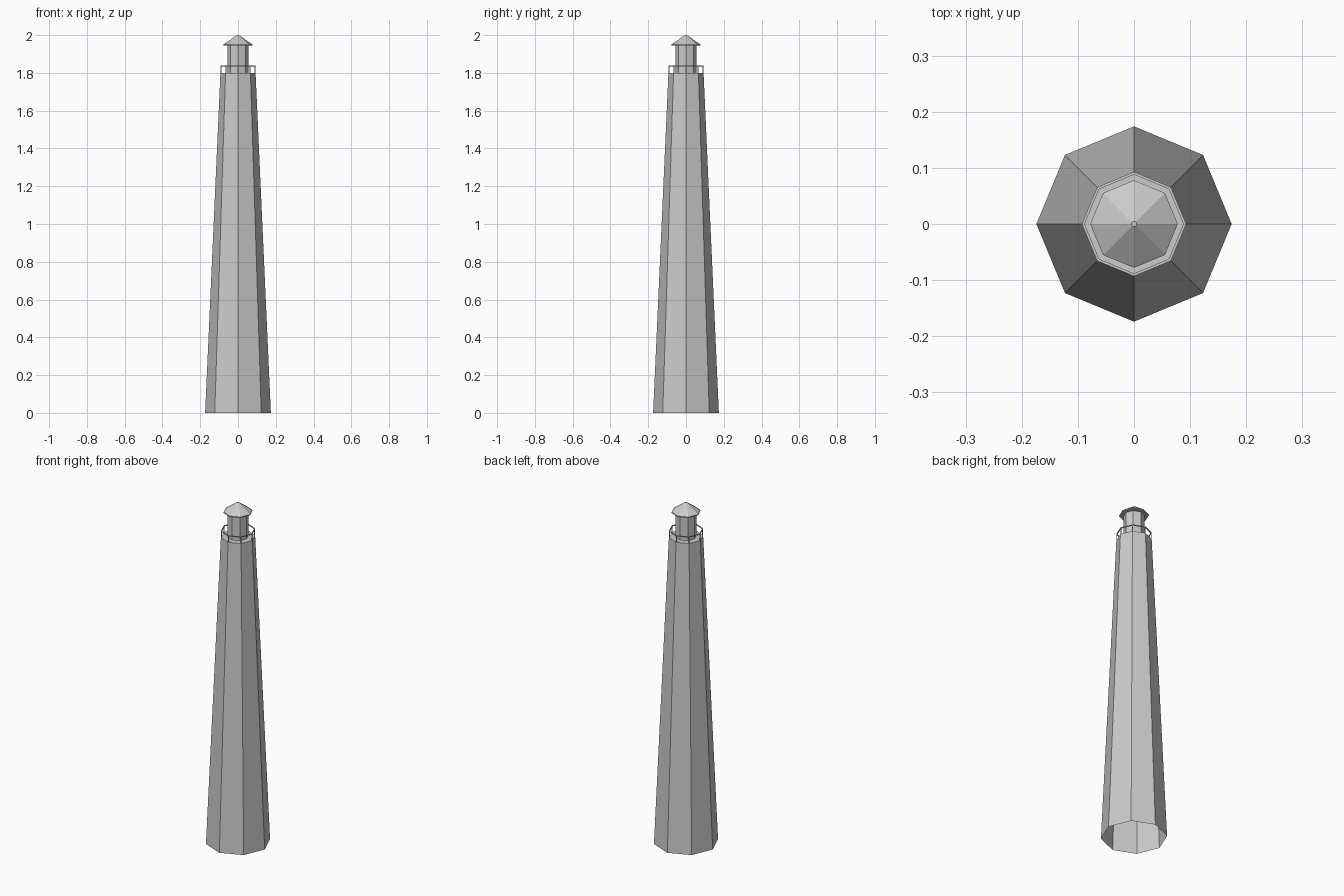
import bpy, bmesh, math

if "Cube" in bpy.data.objects:
    bpy.data.objects.remove(bpy.data.objects["Cube"])

SIDES = 8


def lathe(name, profile, cap_start=False, cap_end=False, closed=False):
    """Sweep (radius, z) points round the z axis as a flat-faced octagon."""
    bm = bmesh.new()
    rings = []
    for r, z in profile:
        rings.append([bm.verts.new((r * math.cos(math.tau * i / SIDES),
                                    r * math.sin(math.tau * i / SIDES), z))
                      for i in range(SIDES)])
    pairs = list(zip(rings, rings[1:]))
    if closed:
        pairs.append((rings[-1], rings[0]))
    for a, b in pairs:
        for i in range(SIDES):
            j = (i + 1) % SIDES
            bm.faces.new((a[i], a[j], b[j], b[i]))
    if cap_start:
        bm.faces.new(rings[0][::-1])
    if cap_end:
        bm.faces.new(rings[-1])
    if closed:
        bmesh.ops.recalc_face_normals(bm, faces=bm.faces)
    mesh = bpy.data.meshes.new(name)
    bm.to_mesh(mesh)
    bm.free()
    ob = bpy.data.objects.new(name, mesh)
    bpy.context.collection.objects.link(ob)
    return ob


# Tapered tower shell, open underneath, with the gallery deck on top
lathe("tower", [(0.174, 0), (0.093, 1.8)], cap_end=True)

# Lantern room
lathe("lantern_room", [(0.056, 1.8), (0.056, 1.945)])

# Roof with thin eave and tiny flat tip
lathe("roof", [(0.078, 1.944), (0.078, 1.95), (0.005, 2.0)],
      cap_start=True, cap_end=True)

# Gallery rail
lathe("gallery_rail", [(0.088, 1.835), (0.093, 1.835),
                       (0.093, 1.84), (0.088, 1.84)], closed=True)

# Rail posts at the corners
for i in range(SIDES):
    a = math.tau * i / SIDES
    bpy.ops.mesh.primitive_cube_add(
        size=1, location=(0.0903 * math.cos(a), 0.0903 * math.sin(a), 1.818),
        rotation=(0, 0, a))
    post = bpy.context.object
    post.name = f"rail_post_{i + 1}"
    post.scale = (0.004, 0.004, 0.036)
